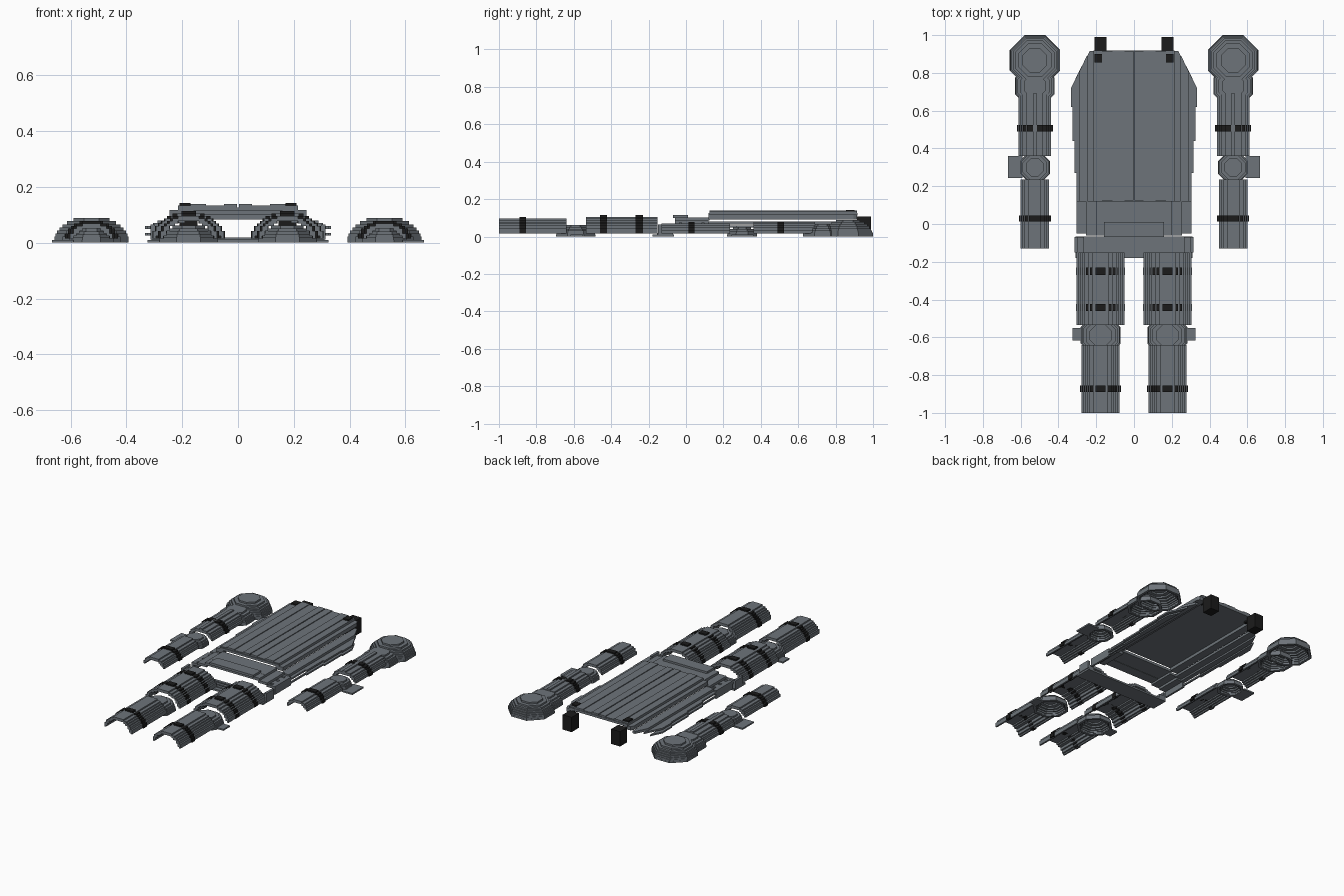
import bpy, bmesh, math

if "Cube" in bpy.data.objects:
    bpy.data.objects.remove(bpy.data.objects["Cube"])


def material(name, rgb):
    m = bpy.data.materials.new(name)
    m.diffuse_color = (*rgb, 1)
    m.use_nodes = True
    m.node_tree.nodes["Principled BSDF"].inputs["Base Color"].default_value = m.diffuse_color
    return m


GREY = material("steel_grey", (0.155, 0.175, 0.195))
BLACK = material("strap_black", (0.011, 0.011, 0.011))


def finish(name, bm, mat):
    bmesh.ops.recalc_face_normals(bm, faces=bm.faces)
    me = bpy.data.meshes.new(name)
    bm.to_mesh(me)
    bm.free()
    me.materials.append(mat)
    ob = bpy.data.objects.new(name, me)
    bpy.context.collection.objects.link(ob)
    return ob


def extrude(name, pts, vec, mat):
    """Solid from a closed 3D outline pushed along vec."""
    bm = bmesh.new()
    f = bm.faces.new([bm.verts.new(p) for p in pts])
    r = bmesh.ops.extrude_face_region(bm, geom=[f])
    vs = [g for g in r["geom"] if isinstance(g, bmesh.types.BMVert)]
    bmesh.ops.translate(bm, verts=vs, vec=vec)
    return finish(name, bm, mat)


def slab(name, outline, z0, z1, mat=GREY):
    return extrude(name, [(x, y, z0) for x, y in outline], (0, 0, z1 - z0), mat)


def box(name, x0, x1, y0, y1, z0, z1, mat=GREY):
    return slab(name, [(x0, y0), (x1, y0), (x1, y1), (x0, y1)], z0, z1, mat)


def arch(name, cx, half, top, y0, y1, mat=GREY, thick=0.014, z0=0.015):
    """Half tube with a stepped section, open underneath."""
    n = max(8, round(2 * half / 0.0105))
    w = 2 * half / n
    q = 0.009
    out, inn = [], []
    for i in range(n):
        x = abs(-half + (i + 0.5) * w)
        h = (top - z0) * math.sqrt(max(0, 1 - (x / half) ** 2))
        out.append(z0 + max(q * 1.5, round(h / q) * q))
        xi = x / (half - thick)
        hi = (top - z0 - thick) * math.sqrt(1 - xi * xi) if xi < 1 else 0
        inn.append(z0 + math.floor(hi / q) * q)
    for i in range(n):       # keep neighbouring columns joined
        near = min(out[max(0, i - 1)], out[i], out[min(n - 1, i + 1)])
        inn[i] = max(z0, min(inn[i], near - 0.006))
    pts = []
    for i in range(n):
        xa = cx - half + i * w
        pts += [(xa, y0, out[i]), (xa + w, y0, out[i])]
    for i in reversed(range(n)):
        xa = cx - half + i * w
        pts += [(xa + w, y0, inn[i]), (xa, y0, inn[i])]
    clean = [p for i, p in enumerate(pts) if p != pts[i - 1]]
    return extrude(name, clean, (0, y1 - y0, 0), mat)


def dome(name, cx, cy, half, top, steps):
    """Hollow stepped eight-sided dome."""
    dz = top / steps
    prof = []
    for i in range(steps):
        r = half * math.sqrt(1 - (i / steps) ** 2)
        prof += [(r, i * dz), (r, (i + 1) * dz)]
    inner = [(max(r - 0.016, 0.004), z - dz * 0.6 if z > 0 else 0) for r, z in prof]
    bm = bmesh.new()
    k = 1 / math.cos(math.pi / 8)

    def ring(r, z):
        return [bm.verts.new((cx + r * k * math.cos(a), cy + r * k * math.sin(a), z))
                for a in [math.pi / 8 + j * math.pi / 4 for j in range(8)]]
    rings = [ring(*p) for p in reversed(inner)] + [ring(*p) for p in prof]
    for a, b in zip(rings, rings[1:]):
        for j in range(8):
            bm.faces.new((a[j], a[(j + 1) % 8], b[(j + 1) % 8], b[j]))
    bm.faces.new(rings[0])
    bm.faces.new(rings[-1])
    return finish(name, bm, GREY)


def sided(s, x0, x1):
    return (x0, x1) if s > 0 else (-x1, -x0)


for s, side in ((1, "right"), (-1, "left")):
    # arm: shoulder, half tubes, straps, elbow
    ax = 0.525 * s
    dome(side + "_shoulder_pad", ax, 0.867, 0.133, 0.088, 8)
    dome(side + "_shoulder_lower", ax, 0.73, 0.105, 0.066, 6)
    arch(side + "_upper_arm", ax, 0.086, 0.074, 0.36, 0.69)
    arch(side + "_forearm", ax, 0.076, 0.070, -0.13, 0.235)
    arch(side + "_upper_arm_strap", ax, 0.095, 0.082, 0.49, 0.525, BLACK, 0.02)
    arch(side + "_forearm_strap", ax, 0.085, 0.079, 0.013, 0.046, BLACK, 0.02)
    dome(side + "_elbow_pad", ax, 0.30, 0.08, 0.05, 5)
    box(side + "_elbow_wing", *sided(s, 0.59, 0.667), 0.243, 0.36, 0, 0.01)

    # leg: thigh, knee, shin, straps
    lx = 0.177 * s
    arch(side + "_thigh", lx, 0.127, 0.106, -0.535, -0.152)
    arch(side + "_shin", lx, 0.101, 0.097, -1.0, -0.64)
    for i, y in enumerate((-0.25, -0.442)):
        arch(f"{side}_thigh_strap_{i}", lx, 0.13, 0.111, y - 0.019, y + 0.019, BLACK, 0.02)
    arch(side + "_shin_strap", lx, 0.109, 0.104, -0.89, -0.856, BLACK, 0.02)
    dome(side + "_knee_pad", lx, -0.59, 0.105, 0.062, 6)
    box(side + "_knee_wing", *sided(s, 0.27, 0.325), -0.617, -0.55, 0, 0.01)

    # chest side slats stepping down and outwards
    slats = [
        ("upper", [(0.19, 0.12), (0.245, 0.12), (0.245, 0.895), (0.235, 0.915), (0.19, 0.915)], 0.092, 0.117),
        ("middle", [(0.232, 0.12), (0.288, 0.12), (0.288, 0.81), (0.25, 0.89), (0.232, 0.89)], 0.064, 0.08),
        ("outer", [(0.275, 0.12), (0.305, 0.12), (0.305, 0.27), (0.315, 0.27), (0.315, 0.44),
                   (0.325, 0.44), (0.325, 0.62), (0.333, 0.62), (0.333, 0.72), (0.275, 0.84)], 0.049, 0.06),
        ("lower", [(0.295, 0.12), (0.305, 0.12), (0.305, 0.27), (0.315, 0.27), (0.315, 0.44),
                   (0.325, 0.44), (0.325, 0.62), (0.333, 0.62), (0.333, 0.72), (0.295, 0.80)], 0.025, 0.035),
    ]
    for n, o, z0, z1 in slats:
        slab(f"{side}_chest_{n}_slat", [(s * x, y) for x, y in o], z0, z1)

    # raised chest ribs beside the centre groove
    for i, (a, b, z) in enumerate(((0.003, 0.05, 0.138), (0.05, 0.115, 0.133),
                                   (0.115, 0.17, 0.138), (0.17, 0.215, 0.133))):
        box(f"{side}_chest_rib_{i}", *sided(s, a, b), 0.125, 0.915, 0.124, z)

    # belly and belt side plates
    box(side + "_belly_slope", *sided(s, 0.19, 0.255), -0.06, 0.12, 0.07, 0.086)
    box(side + "_belly_flank", *sided(s, 0.245, 0.305), -0.05, 0.12, 0.054, 0.07)
    box(side + "_belly_edge", *sided(s, 0.292, 0.305), -0.05, 0.12, 0.016, 0.054)
    for i, y in enumerate((-0.03, 0.03, 0.09)):
        box(f"{side}_belly_rivet_{i}", *sided(s, 0.262, 0.278), y - 0.008, y + 0.008, 0.07, 0.074)
    box(side + "_belt_edge", *sided(s, 0.298, 0.314), -0.15, -0.07, 0.012, 0.065)
    box(side + "_belt_step", *sided(s, 0.265, 0.30), -0.15, -0.07, 0.012, 0.04)

    # shoulder strap block and clip
    box(side + "_strap_block", *sided(s, 0.145, 0.21), 0.915, 0.99, 0.008, 0.106, BLACK)
    box(side + "_strap_clip", *sided(s, 0.17, 0.21), 0.855, 0.90, 0.10, 0.142, BLACK)

# chest plate under the ribs
box("chest_plate", -0.215, 0.215, 0.12, 0.918, 0.112, 0.127)

# belly plates
box("belly_upper", -0.20, 0.20, 0.0, 0.125, 0.085, 0.102)
box("belly_lower", -0.16, 0.16, -0.07, 0.01, 0.10, 0.115)
box("belly_lower_backing", -0.20, 0.20, -0.06, 0.01, 0.083, 0.101)

# belt floor with raised bands
box("belt_floor", -0.31, 0.31, -0.18, -0.065, 0, 0.012)
for i, y in enumerate((-0.145, -0.115, -0.085)):
    box(f"belt_band_{i}", -0.27, 0.27, y - 0.009, y + 0.009, 0.012, 0.019)
